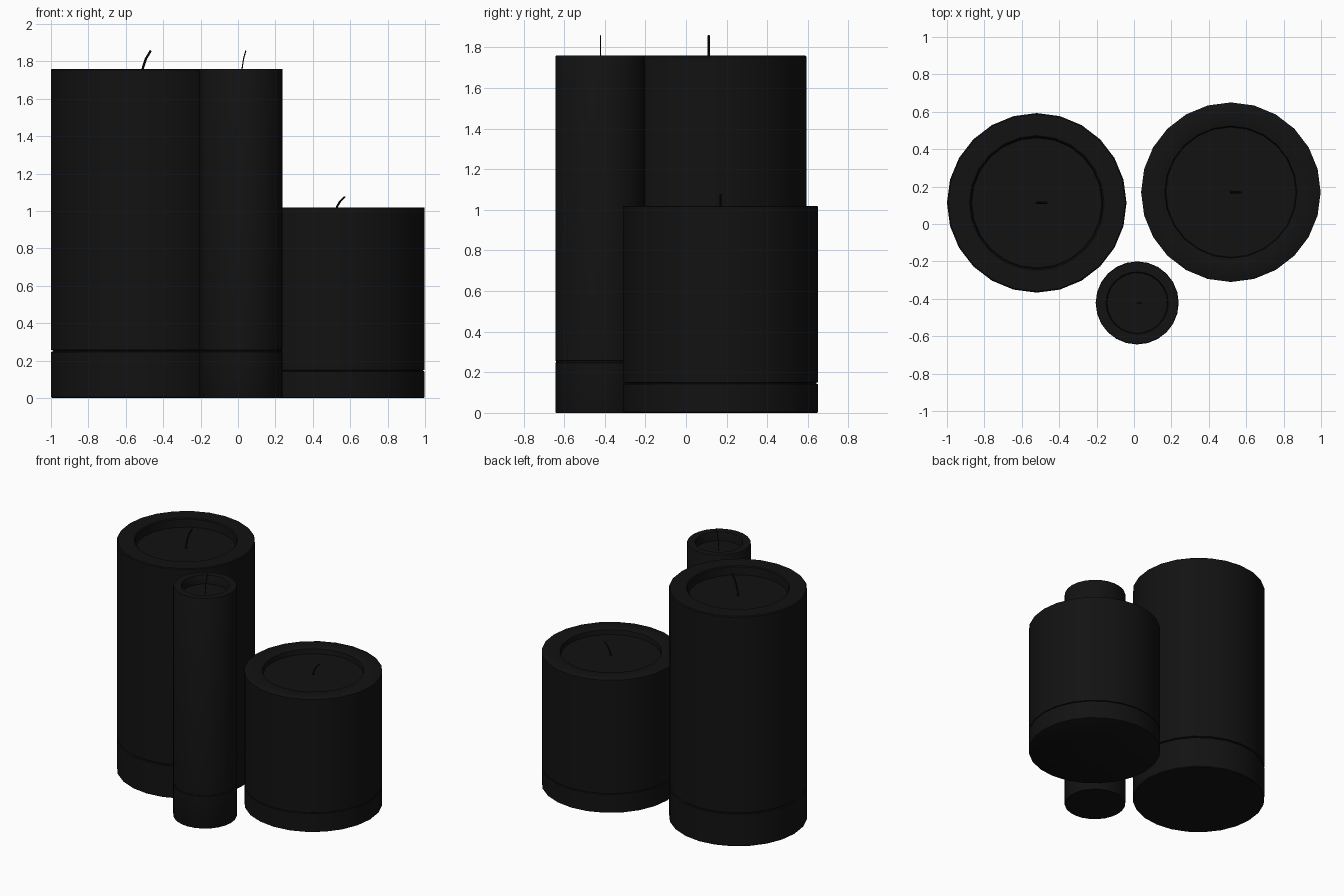
import bpy, bmesh, math
from mathutils import Vector

if "Cube" in bpy.data.objects:
    bpy.data.objects.remove(bpy.data.objects["Cube"])

SIDES = 24
R, H = 0.48, 1.76   # master candle size

black = bpy.data.materials.new("black_wax")
black.diffuse_color = (0.006, 0.006, 0.006, 1)
black.use_nodes = True
black.node_tree.nodes["Principled BSDF"].inputs["Base Color"].default_value = black.diffuse_color


def finish(bm, name, loc, scale):
    bmesh.ops.remove_doubles(bm, verts=bm.verts, dist=0.0001)
    bmesh.ops.recalc_face_normals(bm, faces=bm.faces)
    bmesh.ops.scale(bm, vec=scale, verts=bm.verts)
    mesh = bpy.data.meshes.new(name)
    bm.to_mesh(mesh)
    bm.free()
    mesh.materials.append(black)
    obj = bpy.data.objects.new(name, mesh)
    bpy.context.collection.objects.link(obj)
    obj.location = loc
    bpy.ops.object.select_all(action='DESELECT')
    obj.select_set(True)
    bpy.context.view_layer.objects.active = obj
    bpy.ops.object.shade_smooth_by_angle(angle=math.radians(35))
    return obj


# Lathe profile: base, groove near the bottom, rim, recessed top
PROFILE = [(0, 0), (R - 0.006, 0), (R, 0.006),
           (R, 0.246), (R - 0.01, 0.249), (R - 0.01, 0.255), (R, 0.258),
           (R, H - 0.006), (R - 0.006, H),
           (0.36, H), (0.353, H - 0.006), (0.348, H - 0.065), (0, H - 0.065)]

# Wick centre line, bending towards +x
WICK = [(0.0, H - 0.07), (0.004, H - 0.03), (0.013, H + 0.01),
        (0.028, H + 0.055), (0.054, H + 0.098)]


def candle(name, x, y, radius, height):
    scale = Vector((radius / R, radius / R, height / H))
    # wax body
    bm = bmesh.new()
    vs = [bm.verts.new((r, 0, z)) for r, z in PROFILE]
    es = [bm.edges.new(p) for p in zip(vs, vs[1:])]
    bmesh.ops.spin(bm, geom=vs + es, cent=(0, 0, 0), axis=(0, 0, 1),
                   angle=2 * math.pi, steps=SIDES)
    finish(bm, name + "_body", (x, y, 0), scale)

    # wick: tube swept along the bent line
    bm = bmesh.new()
    n, rings = 8, []
    for i, (px, pz) in enumerate(WICK):
        a, b = WICK[max(i - 1, 0)], WICK[min(i + 1, len(WICK) - 1)]
        t = Vector((b[0] - a[0], 0, b[1] - a[1])).normalized()
        side = Vector((t.z, 0, -t.x))
        ring = []
        for k in range(n):
            ang = 2 * math.pi * k / n
            p = Vector((px, 0, pz)) + 0.006 * (side * math.cos(ang) + Vector((0, math.sin(ang), 0)))
            ring.append(bm.verts.new(p))
        rings.append(ring)
    for lo, hi in zip(rings, rings[1:]):
        for k in range(n):
            bm.faces.new((lo[k], lo[(k + 1) % n], hi[(k + 1) % n], hi[k]))
    bm.faces.new(rings[0])
    bm.faces.new(rings[-1])
    finish(bm, name + "_wick", (x, y, 0), scale)


candle("tall_wide_candle", -0.52, 0.113, 0.48, 1.76)
candle("short_wide_candle", 0.518, 0.17, 0.48, 1.02)
candle("tall_slim_candle", 0.017, -0.422, 0.222, 1.76)
